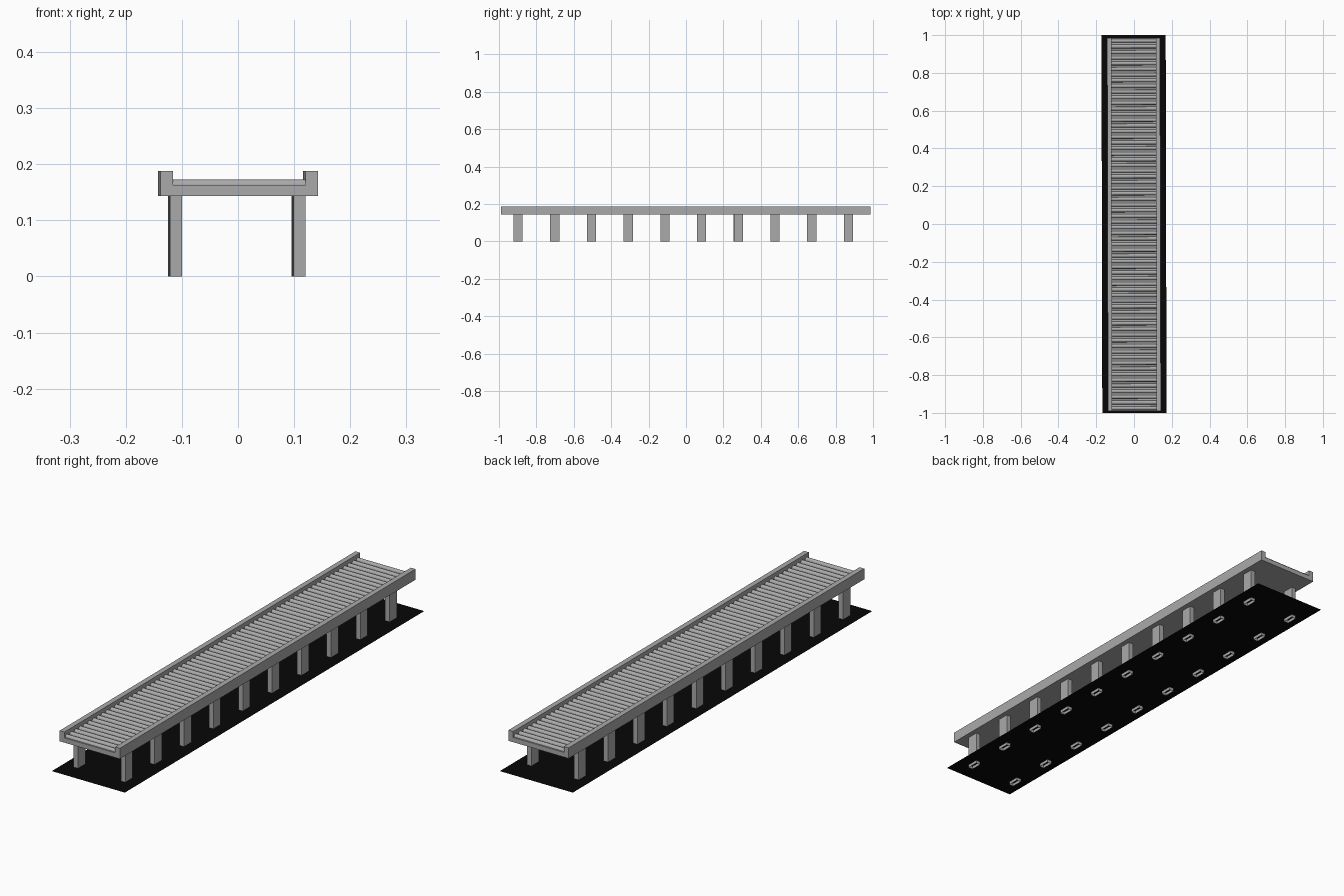
import bpy
import bmesh
from math import radians, pi
from mathutils import Matrix, Vector

cube = bpy.data.objects.get("Cube")
if cube:
    bpy.data.objects.remove(cube, do_unlink=True)


def make_material(name, color):
    mat = bpy.data.materials.new(name)
    mat.use_nodes = True
    mat.diffuse_color = color
    mat.node_tree.nodes["Principled BSDF"].inputs["Base Color"].default_value = color
    return mat


steel = make_material("grey steel", (0.4, 0.4, 0.4, 1))
black = make_material("black floor", (0.002, 0.002, 0.002, 1))
TURN = Matrix.Rotation(0.0022, 4, "Z")  # the whole run sits very slightly turned


def finish(name, bm, mat):
    mesh = bpy.data.meshes.new(name)
    bm.transform(TURN)
    bm.to_mesh(mesh)
    bm.free()
    mesh.materials.append(mat)
    obj = bpy.data.objects.new(name, mesh)
    bpy.context.collection.objects.link(obj)
    return obj


# Floor sheet
bm = bmesh.new()
bmesh.ops.create_grid(bm, x_segments=1, y_segments=1, size=1,
                      matrix=Matrix.Translation((0, 0, 0.013)) @ Matrix.Diagonal((0.17, 1, 1, 1)))
finish("floor_sheet", bm, black)

# Channel frame: U profile swept along the length
OUT, INN, LOW, BED, TOP = 0.14, 0.118, 0.143, 0.163, 0.188
Y0, Y1 = -0.99, 0.985
half = [(OUT, LOW), (OUT, TOP), (INN, TOP), (INN, BED)]
profile = half + [(-x, z) for x, z in reversed(half)]
bm = bmesh.new()
face = bm.faces.new([bm.verts.new((x, Y0, z)) for x, z in profile])
extruded = bmesh.ops.extrude_face_region(bm, geom=[face], use_keep_orig=True)["geom"]
bmesh.ops.translate(bm, vec=(0, Y1 - Y0, 0),
                    verts=[v for v in extruded if isinstance(v, bmesh.types.BMVert)])
bmesh.ops.recalc_face_normals(bm, faces=bm.faces)
finish("channel_frame", bm, steel)

# Rollers lying half sunk in the channel
COUNT, RADIUS = 66, 0.01
pitch = (Y1 - Y0) / COUNT
bm = bmesh.new()
for i in range(COUNT):
    place = Matrix.Translation((0, Y0 + (i + 0.5) * pitch, BED)) @ Matrix.Rotation(pi / 2, 4, "Y")
    bmesh.ops.create_cone(bm, cap_ends=True, segments=16, radius1=RADIUS,
                          radius2=RADIUS, depth=2 * INN, matrix=place)
rollers = finish("rollers", bm, steel)
bpy.context.view_layer.objects.active = rollers
rollers.select_set(True)
bpy.ops.object.shade_smooth_by_angle(angle=radians(35))

# Hollow legs in two rows, open at both ends
for name, x in (("left_legs", 0.1075), ("right_legs", -0.1125)):
    bm = bmesh.new()
    for i in range(10):
        size = Matrix.Diagonal((0.021, 0.049, LOW, 1))
        place = Matrix.Translation((x, -0.898 + i * 0.1963, LOW / 2))
        bmesh.ops.create_cube(bm, size=1, matrix=place @ size)
    caps = [f for f in bm.faces if abs(f.normal.z) > 0.9]
    bmesh.ops.delete(bm, geom=caps, context="FACES")
    finish(name, bm, steel)
